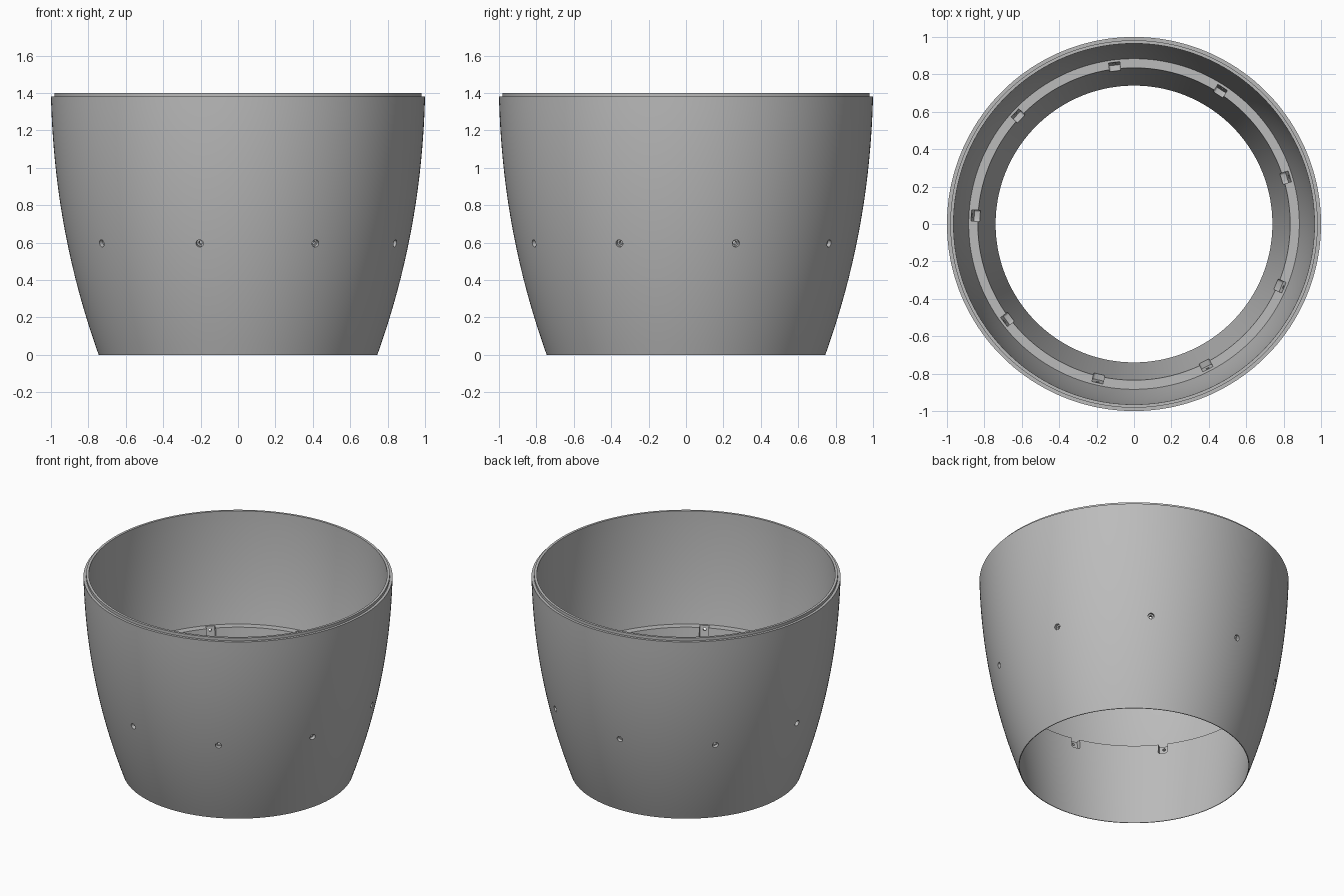
import bpy, bmesh, math
from mathutils import Matrix, Vector

if "Cube" in bpy.data.objects:
    bpy.data.objects.remove(bpy.data.objects["Cube"])

SEGMENTS = 180
HOLES = 9
FIRST_ANGLE = 17      # degrees, first screw hole
TILT = math.radians(11.5)  # wall slope at the screw holes

grey = bpy.data.materials.new("plain_grey")
grey.diffuse_color = (0.5, 0.5, 0.5, 1)
grey.use_nodes = True
grey.node_tree.nodes["Principled BSDF"].inputs["Base Color"].default_value = grey.diffuse_color


def outer_radius(z):
    t = (1.38 - z) / 1.38
    return 1 - 0.255 * (0.15 * t + 0.85 * t ** 2.1)


def mesh_object(name, bm):
    bmesh.ops.recalc_face_normals(bm, faces=bm.faces)
    mesh = bpy.data.meshes.new(name)
    bm.to_mesh(mesh)
    bm.free()
    obj = bpy.data.objects.new(name, mesh)
    bpy.context.collection.objects.link(obj)
    mesh.materials.append(grey)
    return obj


# Closed wall profile: outside, stepped rim, inside, ledge, lower cone
profile = [(outer_radius(1.38 * i / 24), 1.38 * i / 24) for i in range(25)]
profile += [(0.982, 1.38), (0.982, 1.4), (0.965, 1.4)]
for i in range(1, 15):
    z = 1.4 + (0.63 - 1.4) * i / 14
    profile.append((outer_radius(min(z, 1.38)) - 0.035, z))
profile += [(0.74 + 0.095 * (1 - i / 6), 0.63 * (1 - i / 6)) for i in range(7)]

# Pot wall
bm = bmesh.new()
rings = []
for s in range(SEGMENTS):
    a = 2 * math.pi * s / SEGMENTS
    rings.append([bm.verts.new((r * math.cos(a), r * math.sin(a), z)) for r, z in profile])
for s in range(SEGMENTS):
    p, q = rings[s], rings[(s + 1) % SEGMENTS]
    for i in range(len(profile)):
        j = (i + 1) % len(profile)
        bm.faces.new((p[i], q[i], q[j], p[j]))
wall = mesh_object("pot_wall", bm)


# Each cutter repeats a shape around the wall, with local x pointing outward
def ring_of(name, add_shape):
    bm = bmesh.new()
    for k in range(HOLES):
        place = (Matrix.Rotation(math.radians(FIRST_ANGLE + 360 / HOLES * k), 4, 'Z')
                 @ Matrix.Translation((0.915, 0, 0.595))
                 @ Matrix.Rotation(TILT, 4, 'Y'))
        add_shape(bm, place)
    obj = mesh_object(name, bm)
    obj.hide_render = True
    return obj


def cylinder(radius, x0, x1):
    def add(bm, place):
        m = (place @ Matrix.Translation(((x0 + x1) / 2, 0, 0))
             @ Matrix.Rotation(math.pi / 2, 4, 'Y'))
        bmesh.ops.create_cone(bm, cap_ends=True, segments=20, radius1=radius,
                              radius2=radius, depth=x1 - x0, matrix=m)
    return add


def pocket(bm, place):
    # rounded lower corners, open at the ledge
    half, low, high, r = 0.03, -0.055, 0.08, 0.012
    outline = [(half, high), (-half, high)]
    for side, start in ((-1, 180), (1, 270)):
        for i in range(5):
            a = math.radians(start + 22.5 * i)
            outline.append((side * (half - r) + r * math.cos(a), low + r + r * math.sin(a)))
    back = [bm.verts.new(place @ Vector((-0.05, y, z))) for y, z in outline]
    front = [bm.verts.new(place @ Vector((-0.2, y, z))) for y, z in outline]
    bm.faces.new(back)
    bm.faces.new(front[::-1])
    for i in range(len(outline)):
        j = (i + 1) % len(outline)
        bm.faces.new((back[i], front[i], front[j], back[j]))


cutters = [ring_of("pocket_cutter", pocket),
           ring_of("screw_head_cutter", cylinder(0.02, -0.025, 0.06)),
           ring_of("screw_hole_cutter", cylinder(0.01, -0.1, 0.05))]

# Cut the pockets and screw holes
bpy.context.view_layer.objects.active = wall
wall.select_set(True)
for cutter in cutters:
    mod = wall.modifiers.new(cutter.name, 'BOOLEAN')
    mod.operation = 'DIFFERENCE'
    mod.solver = 'EXACT'
    mod.object = cutter
    bpy.ops.object.modifier_apply(modifier=mod.name)
    bpy.data.objects.remove(cutter)

bpy.ops.object.shade_smooth_by_angle(angle=math.radians(30))
